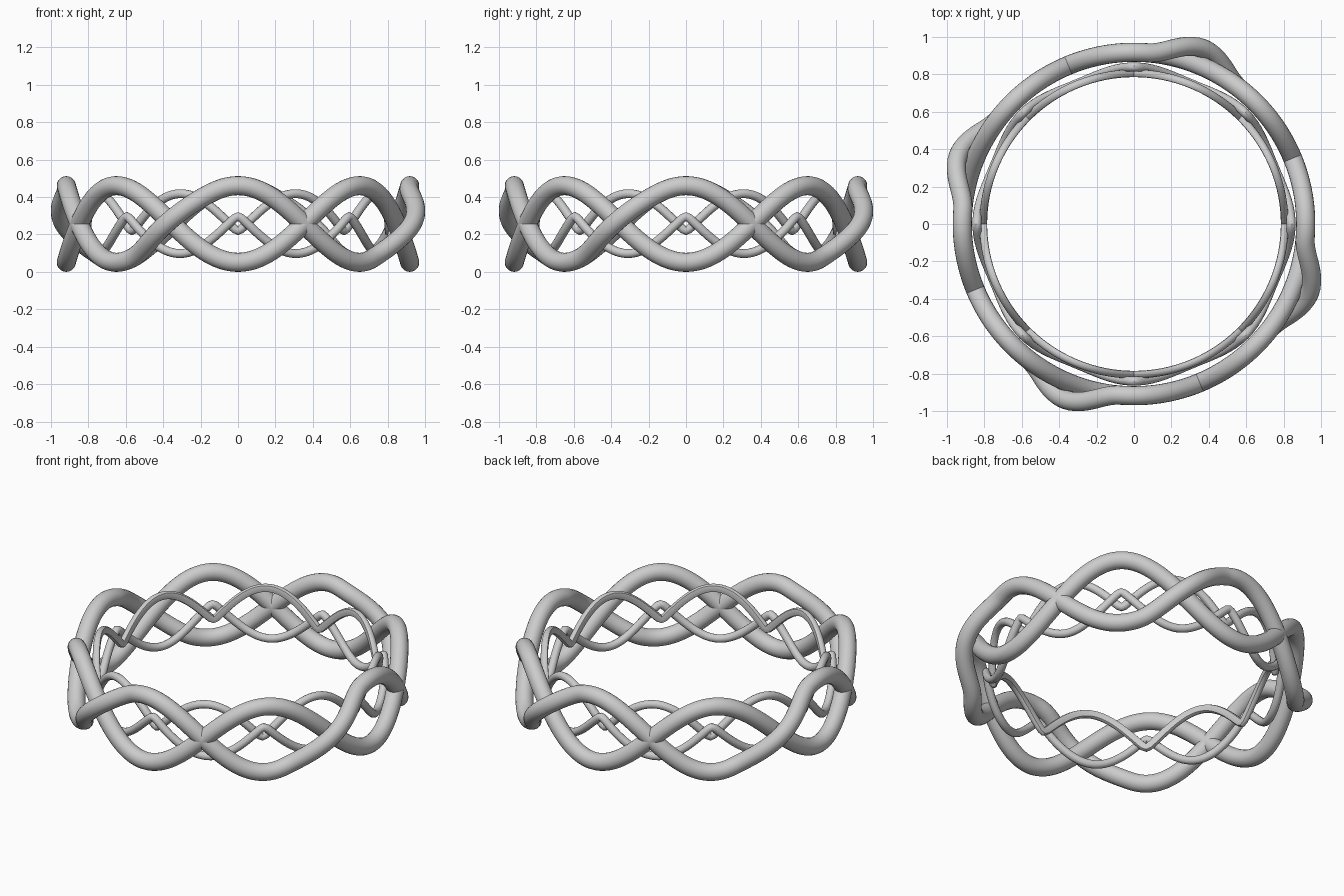
import bpy, math
from mathutils import Vector

if "Cube" in bpy.data.objects:
    bpy.data.objects.remove(bpy.data.objects["Cube"])

MID = 0.256  # mid height of the band


def closed_tube(name, radius_fn, height_fn, thick, count, sides, bore=0.0):
    """Closed tube round the z axis; anything inside the bore is flattened."""
    pts = []
    for i in range(count):
        a = 2 * math.pi * i / count
        r = radius_fn(a)
        pts.append(Vector((r * math.sin(a), -r * math.cos(a), height_fn(a))))
    verts, faces = [], []
    for i, p in enumerate(pts):
        t = (pts[(i + 1) % count] - pts[i - 1]).normalized()
        out = Vector((p.x, p.y, 0))
        out = (out - t * out.dot(t)).normalized()
        side = t.cross(out)
        for j in range(sides):
            b = 2 * math.pi * j / sides
            v = p + (out * math.cos(b) + side * math.sin(b)) * thick
            d = math.hypot(v.x, v.y)
            if d < bore:
                v.x *= bore / d
                v.y *= bore / d
            verts.append(v)
            k, m = (i + 1) % count, (j + 1) % sides
            faces.append((i * sides + j, k * sides + j, k * sides + m, i * sides + m))
    me = bpy.data.meshes.new(name)
    me.from_pydata(verts, [], faces)
    me.update()
    ob = bpy.data.objects.new(name, me)
    bpy.context.collection.objects.link(ob)
    bpy.context.view_layer.objects.active = ob
    ob.select_set(True)
    bpy.ops.object.mode_set(mode='EDIT')
    bpy.ops.mesh.select_all(action='SELECT')
    bpy.ops.mesh.normals_make_consistent(inside=False)
    bpy.ops.object.mode_set(mode='OBJECT')
    bpy.ops.object.shade_smooth_by_angle(angle=math.radians(40))
    ob.select_set(False)
    return ob


def bump(a):
    """Outward hop where one outer strand passes over the other, every 90 degrees."""
    d = (math.degrees(a) + 21.5 + 45) % 90 - 45
    return 0.09 * math.cos(math.pi / 2 * d / 17) ** 2 if abs(d) < 17 else 0.0


def arch(a):
    """Rounded peaks with sharp valleys, eight round the ring."""
    return (math.sqrt(math.sin(4 * a) ** 2 + 0.004) - 0.063) / 0.939


# Thick outer strands
closed_tube("outer_strand_over", lambda a: 0.918 + bump(a),
            lambda a: MID + 0.205 * math.cos(4 * a), 0.051, 256, 20)
closed_tube("outer_strand_under", lambda a: 0.918,
            lambda a: MID - 0.205 * math.cos(4 * a), 0.051, 256, 20)

# Thin inner strands, flattened on the finger side
closed_tube("inner_strand_upper", lambda a: 0.802,
            lambda a: MID - 0.036 + 0.198 * arch(a), 0.024, 320, 14, 0.785)
closed_tube("inner_strand_lower", lambda a: 0.825 + 0.015 * math.cos(8 * a),
            lambda a: MID + 0.04 - 0.198 * arch(a), 0.024, 320, 14, 0.785)
